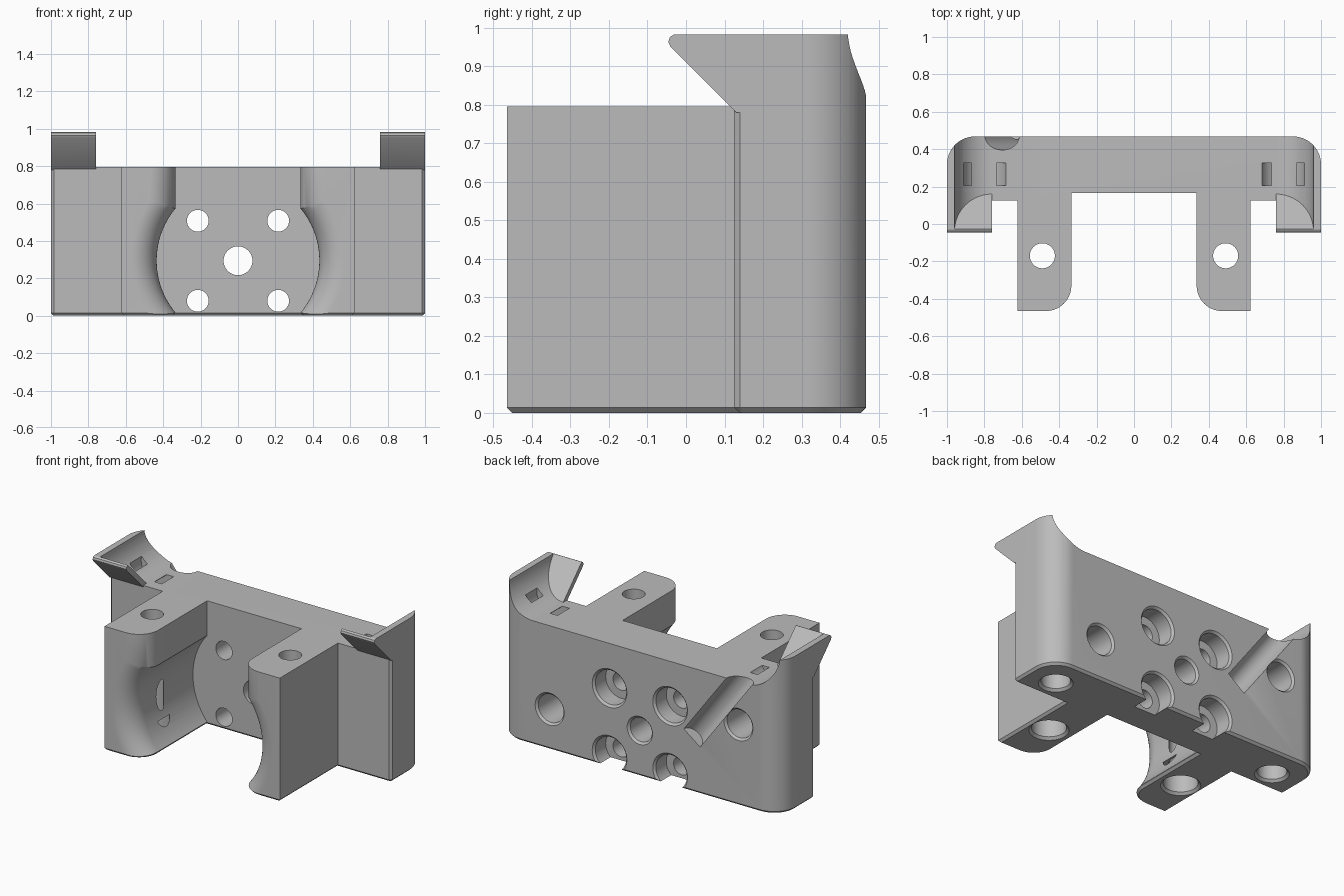
import bpy, bmesh
from math import sin, cos, pi, radians
from mathutils import Matrix, Vector

old = bpy.data.objects.get("Cube")
if old:
    bpy.data.objects.remove(old)

grey = bpy.data.materials.new("plain grey")
grey.use_nodes = True
colour = (0.5, 0.5, 0.5, 1)
grey.diffuse_color = colour
grey.node_tree.nodes["Principled BSDF"].inputs["Base Color"].default_value = colour

TOP, HIGH = 0.795, 0.983
ALONG_Y = Matrix.Rotation(-pi / 2, 4, 'X')


def finish(bm, name):
    bmesh.ops.recalc_face_normals(bm, faces=bm.faces)
    mesh = bpy.data.meshes.new(name)
    bm.to_mesh(mesh)
    bm.free()
    mesh.materials.append(grey)
    obj = bpy.data.objects.new(name, mesh)
    bpy.context.collection.objects.link(obj)
    return obj


def arc(cx, cy, r, start, end, n=14):
    angles = [radians(start + (end - start) * i / n) for i in range(n + 1)]
    return [(cx + r * cos(a), cy + r * sin(a)) for a in angles]


def loft(rings, name):
    """Join matching rings of points and cap both ends."""
    bm = bmesh.new()
    loops = [[bm.verts.new(p) for p in ring] for ring in rings]
    n = len(loops[0])
    for a, b in zip(loops, loops[1:]):
        for i in range(n):
            bm.faces.new((a[i], a[(i + 1) % n], b[(i + 1) % n], b[i]))
    bm.faces.new(loops[0])
    bm.faces.new(loops[-1])
    return finish(bm, name)


def lathe(profile, matrix, name, n=48):
    """Revolve (radius, height) points about the matrix's z axis."""
    return loft([[matrix @ Vector((r * cos(2 * pi * i / n), r * sin(2 * pi * i / n), h))
                  for i in range(n)] for r, h in profile], name)


def combine(target, tool, operation='DIFFERENCE'):
    mod = target.modifiers.new("join", 'BOOLEAN')
    mod.object, mod.operation, mod.solver = tool, operation, 'EXACT'
    bpy.context.view_layer.objects.active = target
    bpy.ops.object.modifier_apply(modifier=mod.name)
    bpy.data.objects.remove(tool)


# Bracket footprint: back slab with two forward arms
half = [(0.335, 0.165)] + arc(0.47, -0.33, 0.135, 180, 270)
half += [(0.622, -0.465), (0.622, 0.125), (0.985, 0.125), (1, 0.14)]
half += arc(0.85, 0.318, 0.15, 0, 90)
outline = half + [(-x, y) for x, y in reversed(half)]
bm = bmesh.new()
base = bm.faces.new([bm.verts.new((x, y, 0)) for x, y in outline])
walls = bmesh.ops.extrude_face_region(bm, geom=[base])
raised = [v for v in walls["geom"] if isinstance(v, bmesh.types.BMVert)]
bmesh.ops.translate(bm, verts=raised, vec=(0, 0, HIGH))
rim = [e for e in bm.edges if all(v.co.z < 0.001 for v in e.verts)]
bmesh.ops.bevel(bm, geom=rim, offset=0.014, segments=1, affect='EDGES')
bracket = finish(bm, "mounting_bracket")

# Lower the middle, leaving tall ends
combine(bracket, loft([[(x, y, z) for x, y in
                        ((-0.76, -1), (0.76, -1), (0.76, 1), (-0.76, 1))]
                       for z in (TOP, 1.5)], "middle_cutter"))

for s in (-1, 1):
    # Sloping lip in front of each tall end
    lip = [(0.2, 0.78), (0.13, 0.78), (-0.04, 0.95), (-0.046, 0.963),
           (-0.042, 0.976), (-0.03, HIGH), (0.2, HIGH)]
    combine(bracket, loft([[(s * x, y, z) for y, z in lip] for x in (0.76, 1)],
                          "lip"), 'UNION')
    # Curved scoop behind the lip
    ring = arc(0.76, 0.995, 0.2, 0, 360, 64)[:-1]
    combine(bracket, loft([[(s * x, 0.955 - z, z) for x, z in ring],
                           [(s * x, 0.7, z) for x, z in ring]], "scoop_cutter"))

# Round motor recess with a flared mouth between the arms
flare = [(r, y) for r, y in reversed(arc(0.57, -0.33, 0.135, 180, 270))]
combine(bracket, lathe([(0.57, -0.6)] + flare + [(0.435, 0.1645)],
                       Matrix.Translation((0, 0, 0.295)) @ ALONG_Y, "recess_cutter", 96))


def back_hole(x, z, profile):
    """Bore from the back face; profile heights are y positions."""
    combine(bracket, lathe(profile, Matrix.Translation((x, 0, z)) @ ALONG_Y, "hole_cutter"))


def flared_end(r):
    return [(r, 0.455), (r + 0.015, 0.47), (r + 0.015, 0.6)]


# Four counterbored screw holes, the shaft hole and two blind holes
for x in (-0.215, 0.215):
    for z in (0.08, 0.508):
        back_hole(x, z, [(0.058, 0), (0.058, 0.35), (0.11, 0.35)] + flared_end(0.11))
back_hole(0, 0.294, [(0.077, 0), (0.077, 0.4)] + flared_end(0.077))
back_hole(0.64, 0.26, [(0.09, 0.22)] + flared_end(0.09))
back_hole(-0.70, 0.52, [(0.09, 0.22)] + flared_end(0.09))

for s in (-1, 1):
    # Vertical bolt holes through the arms, widened at the bottom
    combine(bracket, lathe([(0.115, -0.1), (0.115, 0), (0.1, 0.015), (0.1, 0.15),
                            (0.067, 0.15), (0.067, 1)],
                           Matrix.Translation((s * 0.49, -0.17, 0)), "bolt_cutter"))
    # Blind holes under the slab ends
    combine(bracket, lathe([(0.1, -0.1), (0.1, 0), (0.085, 0.015), (0.085, 0.2)],
                           Matrix.Translation((s * 0.805, 0.265, 0)), "foot_hole_cutter"))
    # Curved tie passage below each scoop
    outer = arc(0.795, 0.84, 0.12, 160, 380, 24)
    inner = arc(0.795, 0.84, 0.075, 380, 160, 24)
    combine(bracket, loft([[(s * x, y, z) for x, z in outer + inner]
                           for y in (0.205, 0.325)], "tie_cutter"))

# Diagonal cable groove on the back
low, high = Vector((-0.37, 0.468, 0.345)), Vector((-0.76, 0.468, 0.87))
way = high - low
combine(bracket, lathe([(0.072, 0), (0.072, way.length)],
                       Matrix.Translation(low) @ way.to_track_quat('Z', 'Y').to_matrix().to_4x4(),
                       "groove_cutter"))

bpy.ops.object.select_all(action='DESELECT')
bracket.select_set(True)
bpy.context.view_layer.objects.active = bracket
bpy.ops.object.shade_smooth_by_angle(angle=radians(30))
